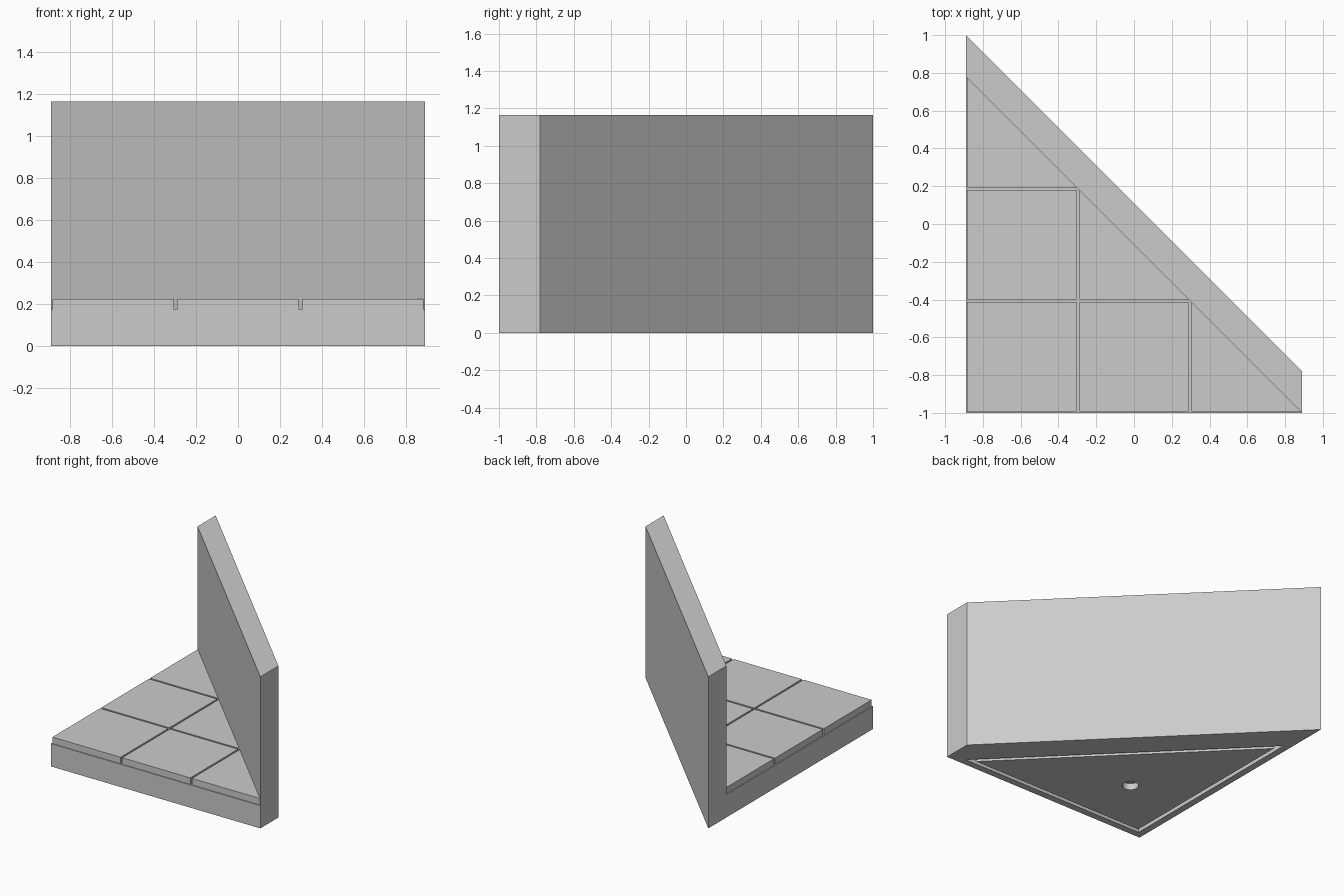
import bpy
import bmesh
from mathutils import Vector

cube = bpy.data.objects.get("Cube")
if cube:
    bpy.data.objects.remove(cube, do_unlink=True)

HALF = 0.89          # half the width
LEG = 2 * HALF       # leg of the triangular floor
WALL = 0.22          # wall thickness measured along y
BASE_H, TILE_H, WALL_H = 0.175, 0.225, 1.165
CORNER = Vector((-HALF, -1))
INRADIUS = LEG * (1 - 0.5 ** 0.5)
CENTRE = CORNER + Vector((INRADIUS, INRADIUS))

stone = bpy.data.materials.new("plain grey")
stone.use_nodes = True
stone.diffuse_color = (0.6, 0.6, 0.6, 1)
stone.node_tree.nodes["Principled BSDF"].inputs["Base Color"].default_value = (0.6, 0.6, 0.6, 1)


def finish(bm, name):
    bmesh.ops.recalc_face_normals(bm, faces=bm.faces)
    mesh = bpy.data.meshes.new(name)
    bm.to_mesh(mesh)
    bm.free()
    mesh.materials.append(stone)
    obj = bpy.data.objects.new(name, mesh)
    bpy.context.collection.objects.link(obj)
    return obj


def raise_faces(bm, faces, height):
    """Extrude faces straight up and return the new top faces."""
    geom = bmesh.ops.extrude_face_region(bm, geom=faces)["geom"]
    verts = [g for g in geom if isinstance(g, bmesh.types.BMVert)]
    bmesh.ops.translate(bm, verts=verts, vec=(0, 0, height))
    return [g for g in geom if isinstance(g, bmesh.types.BMFace)]


def prism(name, points, bottom, top):
    bm = bmesh.new()
    face = bm.faces.new([bm.verts.new((x, y, bottom)) for x, y in points])
    raise_faces(bm, [face], top - bottom)
    return finish(bm, name)


def inset_triangle(distance):
    scale = (INRADIUS - distance) / INRADIUS
    corners = (CORNER, CORNER + Vector((LEG, 0)), CORNER + Vector((0, LEG)))
    return [CENTRE + (c - CENTRE) * scale for c in corners]


def carve(target, cutter):
    cutter.hide_render = True
    cutter.hide_set(True)
    mod = target.modifiers.new(cutter.name, 'BOOLEAN')
    mod.operation = 'DIFFERENCE'
    mod.solver = 'EXACT'
    mod.object = cutter


# Triangular base with the diagonal wall rising from the same block
bm = bmesh.new()
a, b, c = [bm.verts.new((p.x, p.y, 0)) for p in inset_triangle(0)]
d = bm.verts.new((HALF, -1 + WALL, 0))
e = bm.verts.new((-HALF, -1 + LEG + WALL, 0))
floor = bm.faces.new((a, b, c))
strip = bm.faces.new((b, d, e, c))
tops = raise_faces(bm, [floor, strip], BASE_H)
raise_faces(bm, [f for f in tops if len(f.verts) == 4], WALL_H - BASE_H)
bmesh.ops.dissolve_limit(bm, angle_limit=0.01, verts=bm.verts, edges=bm.edges)
body = finish(bm, "base_and_wall")

# Groove and round socket in the underside
bm = bmesh.new()
outer = [bm.verts.new((p.x, p.y, -0.05)) for p in inset_triangle(0.053)]
inner = [bm.verts.new((p.x, p.y, -0.05)) for p in inset_triangle(0.083)]
ring = [bm.faces.new((outer[i], outer[i - 1], inner[i - 1], inner[i])) for i in range(3)]
raise_faces(bm, ring, 0.1)
carve(body, finish(bm, "groove_cutter"))

bm = bmesh.new()
bmesh.ops.create_cone(bm, cap_ends=True, segments=32, radius1=0.057, radius2=0.057, depth=0.1)
bmesh.ops.translate(bm, verts=bm.verts, vec=(CENTRE.x, CENTRE.y, 0))
carve(body, finish(bm, "socket_cutter"))

# Floor tiles: squares, with half tiles against the wall
cell, gap = LEG / 3, 0.007
edge_sum = CORNER.x + CORNER.y + LEG
for col in range(3):
    for row in range(3 - col):
        x0 = CORNER.x + col * cell + gap
        y0 = CORNER.y + row * cell + gap
        x1, y1 = x0 + cell - 2 * gap, y0 + cell - 2 * gap
        if col + row == 2:
            outline = [(x0, y0), (edge_sum - y0, y0), (x0, edge_sum - x0)]
        else:
            outline = [(x0, y0), (x1, y0), (x1, y1), (x0, y1)]
        prism(f"tile_{col + 1}_{row + 1}", outline, BASE_H, TILE_H)
